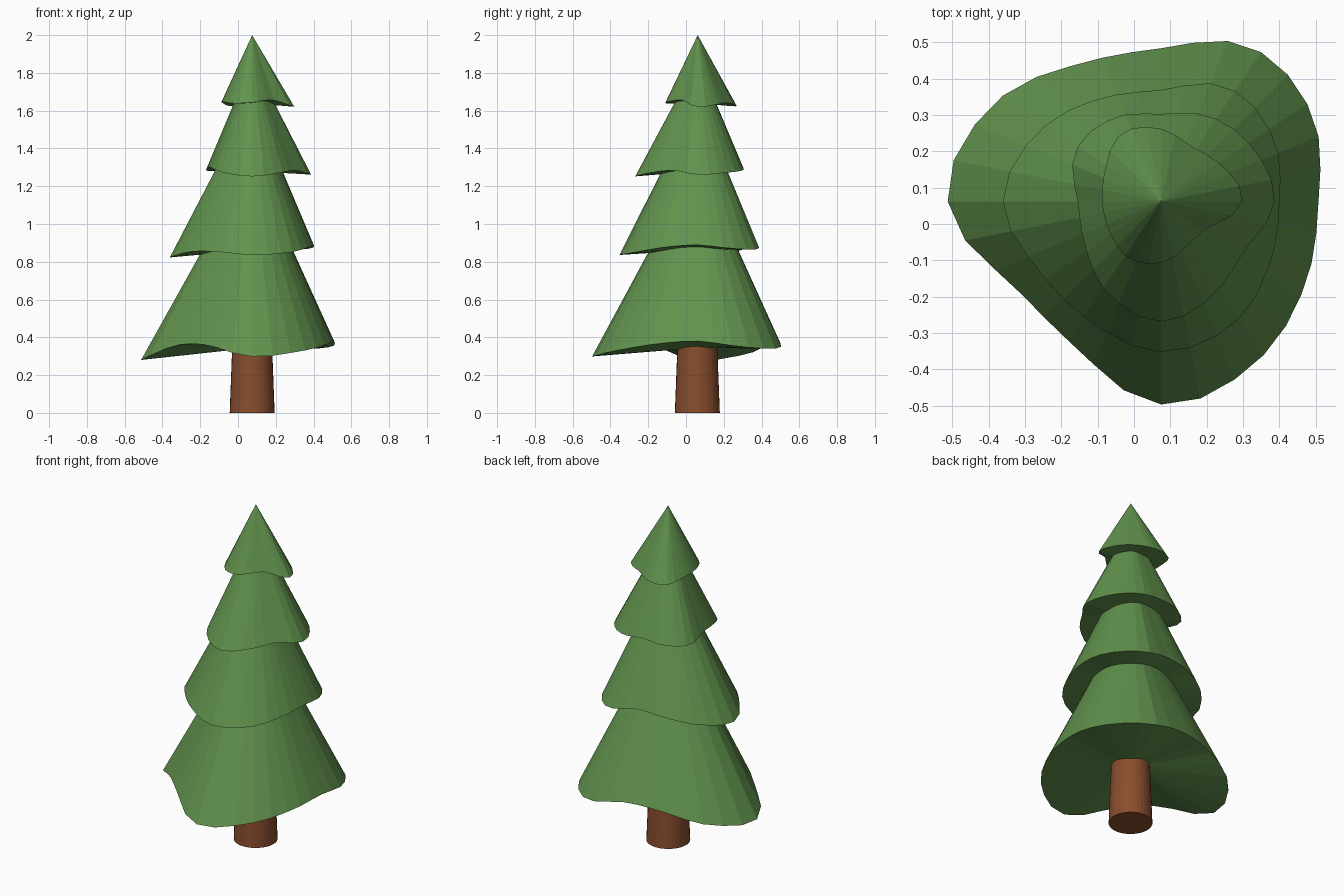
import bpy, bmesh, math

if "Cube" in bpy.data.objects:
    bpy.data.objects.remove(bpy.data.objects["Cube"])

CX, CY, SIDES = 0.075, 0.062, 32


def material(name, color):
    m = bpy.data.materials.new(name)
    m.diffuse_color = color
    m.use_nodes = True
    m.node_tree.nodes["Principled BSDF"].inputs["Base Color"].default_value = m.diffuse_color
    return m


def add_object(name, bm, mat):
    bmesh.ops.recalc_face_normals(bm, faces=bm.faces)
    me = bpy.data.meshes.new(name)
    bm.to_mesh(me)
    bm.free()
    ob = bpy.data.objects.new(name, me)
    bpy.context.collection.objects.link(ob)
    me.materials.append(mat)
    return ob


def smooth_radius(radii, a):
    """Periodic cubic interpolation of evenly spaced radii."""
    n = len(radii)
    f = a / (2 * math.pi) * n
    i = int(f)
    t = f - i
    p0, p1, p2, p3 = (radii[(i + k) % n] for k in (-1, 0, 1, 2))
    return p1 + 0.5 * t * (p2 - p0 + t * (2 * p0 - 5 * p1 + 4 * p2 - p3
                                          + t * (3 * (p1 - p2) + p3 - p0)))


def branch_tier(name, apex_z, rim_z, ref_r, droop, radii, mat):
    """Cone with a wavy rim that hangs lower where it reaches further out."""
    bm = bmesh.new()
    rim = []
    for k in range(SIDES):
        a = 2 * math.pi * k / SIDES
        r = smooth_radius(radii, a)
        rim.append(bm.verts.new((CX + r * math.cos(a), CY + r * math.sin(a),
                                 rim_z - droop * (r - ref_r))))
    apex = bm.verts.new((CX, CY, apex_z))
    base = bm.verts.new((CX, CY, sum(v.co.z for v in rim) / SIDES))
    for k in range(SIDES):
        a, b = rim[k], rim[(k + 1) % SIDES]
        bm.faces.new((a, b, apex))
        bm.faces.new((b, a, base))
    return add_object(name, bm, mat)


green = material("needles", (0.12, 0.29, 0.075, 1))
brown = material("bark", (0.25, 0.075, 0.027, 1))

# Trunk
bm = bmesh.new()
bmesh.ops.create_cone(bm, cap_ends=True, segments=32, radius1=0.119, radius2=0.1, depth=0.5)
bmesh.ops.translate(bm, verts=bm.verts, vec=(CX, CY - 0.002, 0.25))
add_object("trunk", bm, brown)

# Branch tiers, bottom to top: rim radii every 30 degrees from +x
branch_tier("lower_branches", 1.335, 0.375, 0.44, 0.64,
            [.433, .48, .492, .422, .44, .535, .588, .468, .466, .559, .515, .458], green)
branch_tier("middle_branches", 1.66, 0.89, 0.324, 0.6,
            [.326, .356, .364, .307, .329, .388, .436, .386, .384, .414, .392, .345], green)
branch_tier("upper_branches", 1.87, 1.30, 0.235, 0.5,
            [.312, .293, .27, .241, .265, .274, .23, .243, .293, .331, .293, .266], green)
branch_tier("top_branches", 2.0, 1.645, 0.165, 0.42,
            [.223, .195, .173, .2, .217, .178, .163, .165, .18, .169, .142, .146], green)
